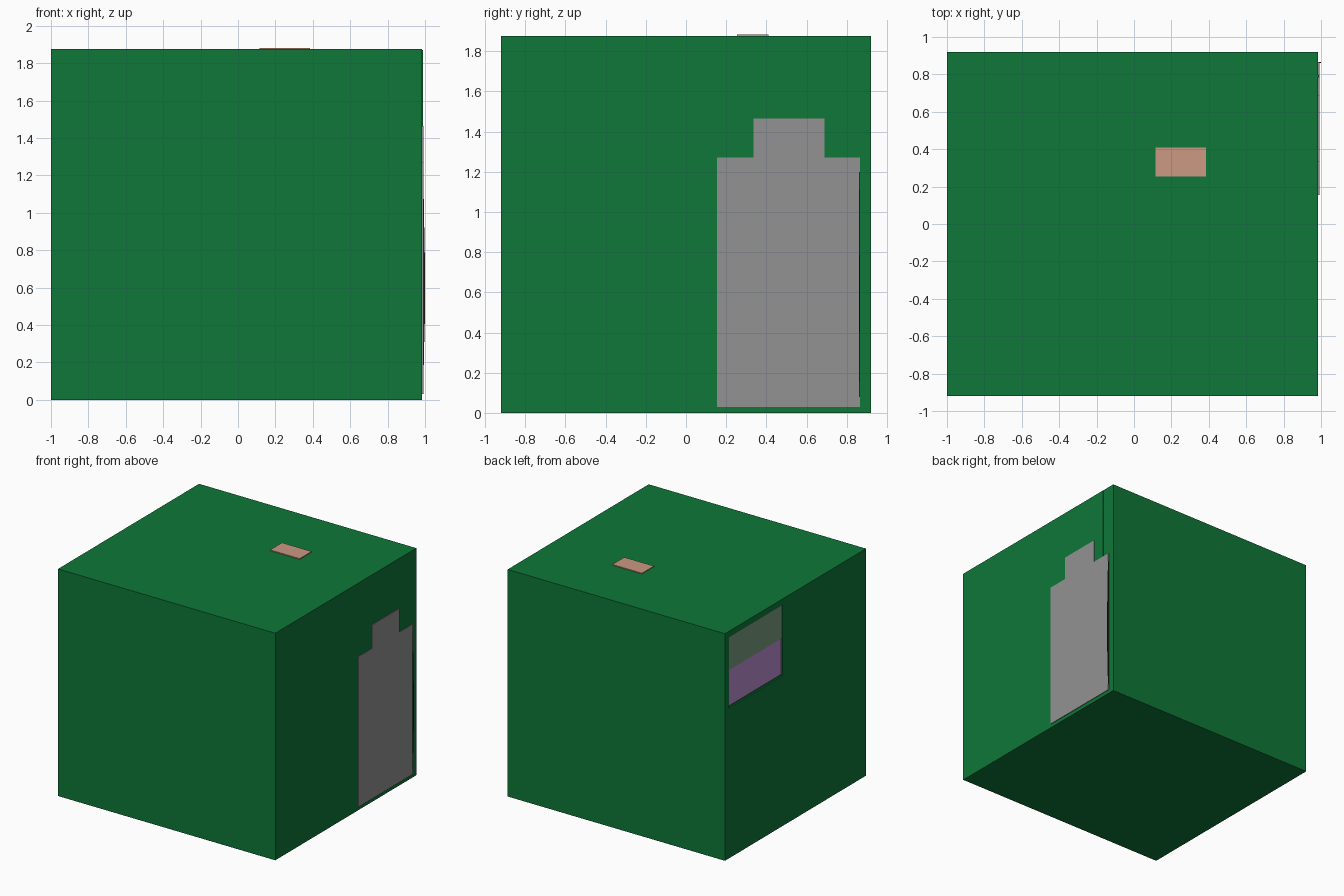
import bpy

if "Cube" in bpy.data.objects:
    bpy.data.objects.remove(bpy.data.objects["Cube"])


def srgb(c):
    return c / 12.92 if c <= 0.04045 else ((c + 0.055) / 1.055) ** 2.4


def material(name, r, g, b):
    m = bpy.data.materials.new(name)
    m.diffuse_color = (srgb(r / 255), srgb(g / 255), srgb(b / 255), 1)
    m.use_nodes = True
    m.node_tree.nodes["Principled BSDF"].inputs["Base Color"].default_value = m.diffuse_color
    return m


def box(name, x, y, z, mat=None):
    """Box from (min, max) pairs on each axis."""
    bpy.ops.mesh.primitive_cube_add(size=1)
    ob = bpy.context.object
    ob.name = name
    mid = [(a + b) / 2 for a, b in (x, y, z)]
    dim = [b - a for a, b in (x, y, z)]
    for v in ob.data.vertices:
        v.co = [v.co[i] * dim[i] + mid[i] for i in range(3)]
    if mat:
        ob.data.materials.append(mat)
    return ob


def prism(name, profile, axis, lo, hi, mat=None):
    """Extrude a 2D profile along x or y; the second coordinate is z."""
    def place(p, t):
        return (t, p[0], p[1]) if axis == 'x' else (p[0], t, p[1])
    n = len(profile)
    verts = [place(p, lo) for p in profile] + [place(p, hi) for p in profile]
    faces = [tuple(range(n))[::-1], tuple(range(n, 2 * n))]
    faces += [(i, (i + 1) % n, n + (i + 1) % n, n + i) for i in range(n)]
    if axis == 'y':
        faces = [f[::-1] for f in faces]
    me = bpy.data.meshes.new(name)
    me.from_pydata(verts, [], faces)
    ob = bpy.data.objects.new(name, me)
    bpy.context.collection.objects.link(ob)
    if mat:
        me.materials.append(mat)
    return ob


green = material("wall_green", 14, 119, 56)
grey = material("door_grey", 146, 146, 146)
dark = material("edge_dark", 40, 40, 40)
peach = material("lamp_peach", 204, 152, 130)
glass = material("glass_green", 120, 154, 127)
purple = material("blind_purple", 186, 141, 208)

# Room shell
room = box("room_walls", (-1, 0.985), (-0.92, 0.92), (0, 1.875), green)

# Shallow window opening in the left wall
win_y, win_z = (0.17, 0.867), (1.24, 1.825)
cutter = box("window_cutter", (-1.1, -0.988), win_y, win_z)
cutter.hide_render = True
mod = room.modifiers.new("window_opening", 'BOOLEAN')
mod.operation = 'DIFFERENCE'
mod.solver = 'EXACT'
mod.object = cutter
bpy.context.view_layer.objects.active = room
bpy.ops.object.modifier_apply(modifier=mod.name)
bpy.data.objects.remove(cutter)

# Window panes
box("window_upper_pane", (-0.995, -0.98), win_y, (1.55, win_z[1]), glass)
box("window_lower_pane", (-0.995, -0.98), (win_y[0] + 0.01, win_y[1]),
    (win_z[0] + 0.015, 1.55), purple)

# Stepped panel on the right wall
prism("stepped_panel",
      [(0.155, 0.03), (0.865, 0.03), (0.865, 1.27), (0.69, 1.27),
       (0.69, 1.465), (0.335, 1.465), (0.335, 1.27), (0.155, 1.27)],
      'x', 0.975, 0.991, grey)

# Bowed edge of the panel
prism("panel_edge",
      [(0.98, 0.08), (0.991, 0.08), (0.995, 0.28), (1.0, 0.46), (1.0, 0.71),
       (0.995, 0.96), (0.991, 1.2), (0.98, 1.2)],
      'y', 0.861, 0.867, dark)

# Narrow wall seam above the panel
box("wall_seam", (0.975, 0.988), (0.783, 0.797), (1.27, 1.87), green)

# Ceiling lamp base showing through the roof
box("ceiling_lamp_base", (0.115, 0.385), (0.255, 0.41), (1.86, 1.882), peach)
